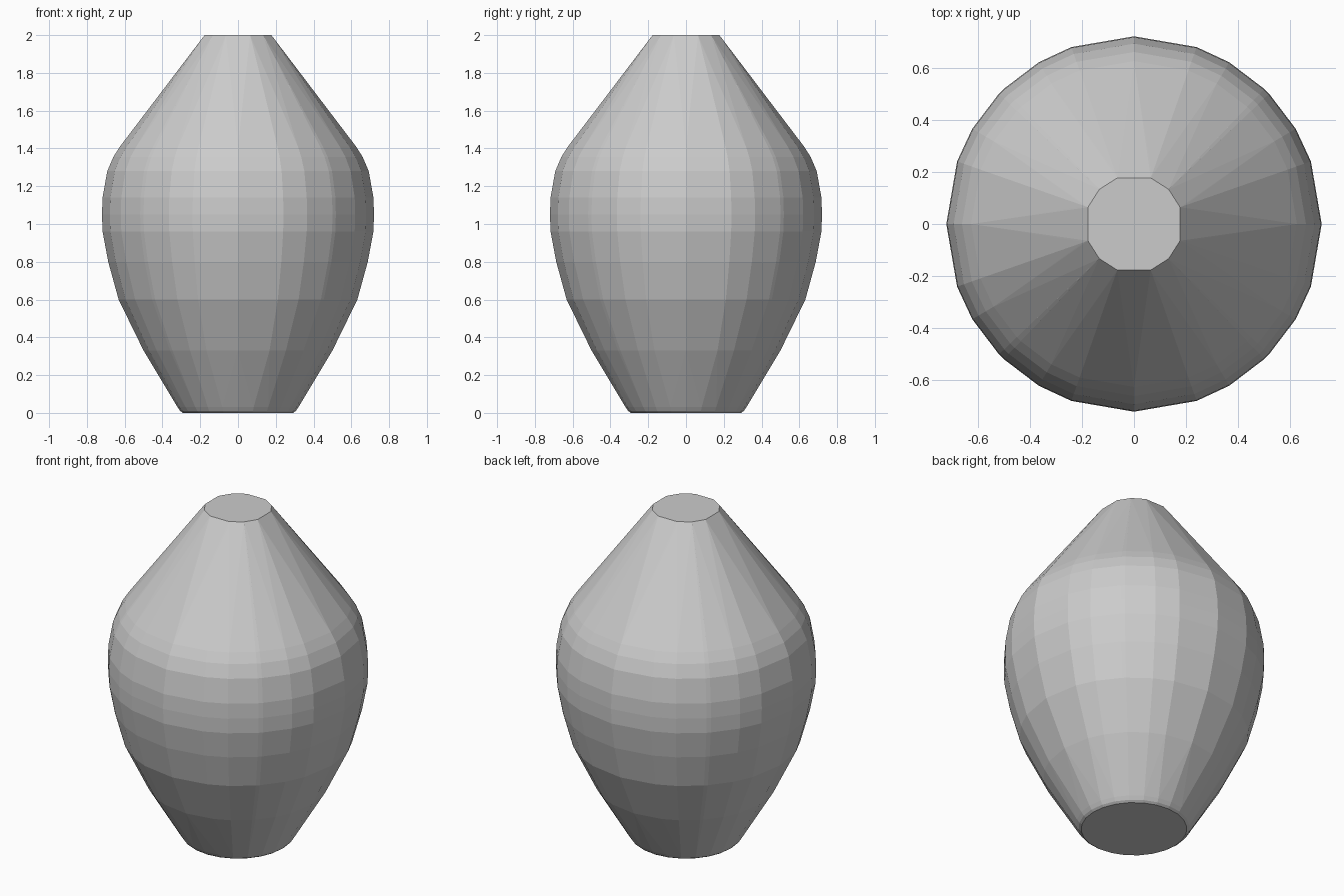
import bpy, bmesh
from math import radians, cos, sin

if "Cube" in bpy.data.objects:
    bpy.data.objects.remove(bpy.data.objects["Cube"])

# Facet angles within one quadrant (degrees)
BODY = [0, 19.5, 30.5, 44, 46, 59.5, 70.5]
RIM = [20, 45, 70]
FOOT = [0, 15, 30, 45, 60, 75]

# Silhouette: radius, height, facet angles
RINGS = [
    (0.292, 0.0, FOOT), (0.306, 0.01, FOOT), (0.32, 0.03, FOOT),
    (0.50, 0.33, BODY), (0.632, 0.60, BODY), (0.687, 0.80, BODY),
    (0.717, 0.96, BODY), (0.72, 1.05, BODY), (0.717, 1.14, BODY),
    (0.692, 1.28, BODY), (0.66, 1.355, BODY), (0.625, 1.41, BODY),
    (0.203, 1.98, RIM), (0.188, 2.0, RIM),
]

bm = bmesh.new()
for r, z, angles in RINGS:
    for quadrant in range(4):
        for a in angles:
            t = radians(a + 90 * quadrant)
            bm.verts.new((r * cos(t), r * sin(t), z))

# Faceted closed skin around the rings
hull = bmesh.ops.convex_hull(bm, input=bm.verts[:])
inner = {v for v in hull["geom_interior"] if isinstance(v, bmesh.types.BMVert)}
bmesh.ops.delete(bm, geom=list(inner), context='VERTS')
bmesh.ops.dissolve_limit(bm, angle_limit=radians(0.5), verts=bm.verts[:], edges=bm.edges[:])
bmesh.ops.recalc_face_normals(bm, faces=bm.faces[:])

mesh = bpy.data.meshes.new("vase_body")
bm.to_mesh(mesh)
bm.free()
bpy.context.collection.objects.link(bpy.data.objects.new("vase_body", mesh))
